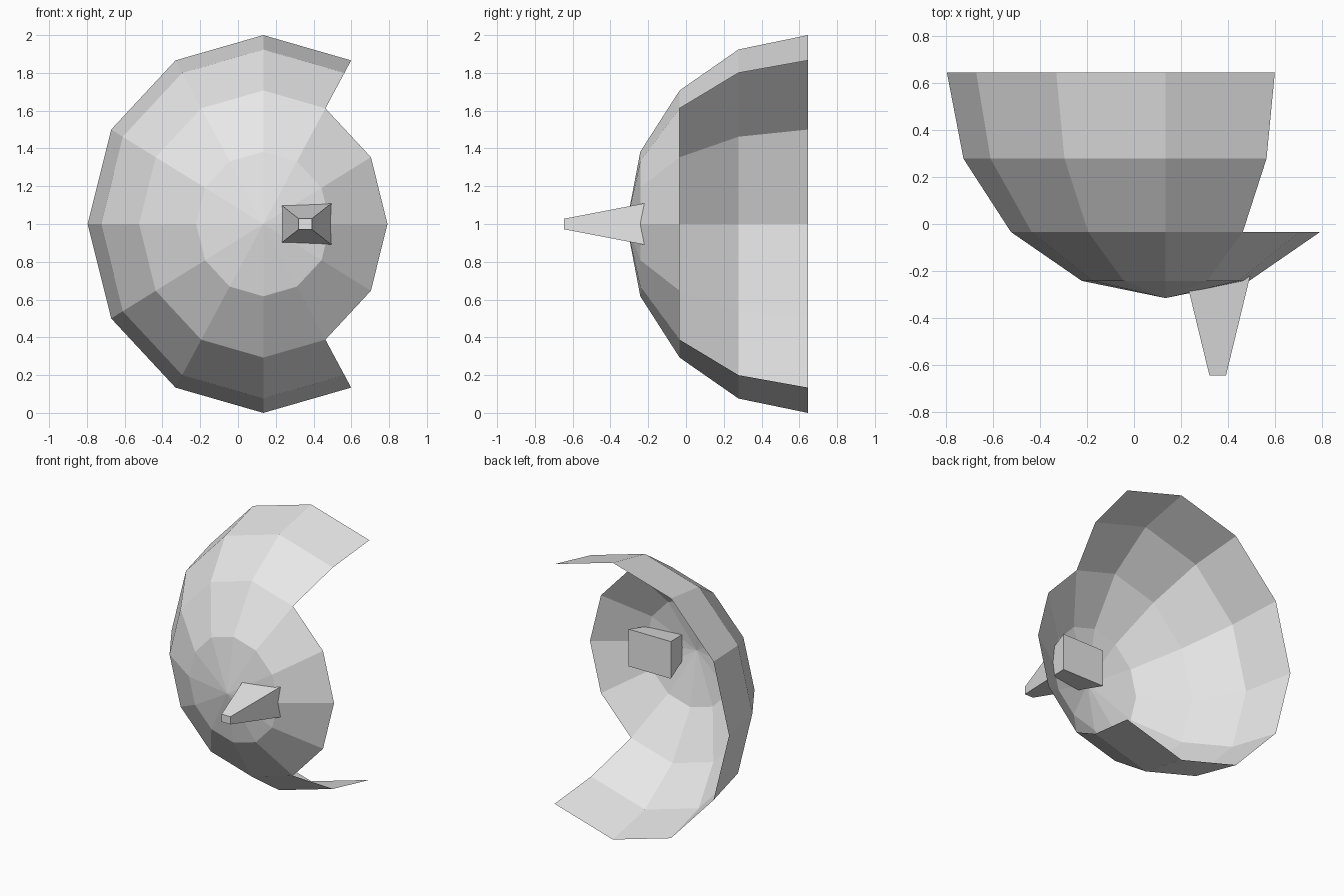
import bpy, bmesh, math
from mathutils import Matrix

if "Cube" in bpy.data.objects:
    bpy.data.objects.remove(bpy.data.objects["Cube"])

grey = bpy.data.materials.new("light_grey")
grey.diffuse_color = (0.8, 0.8, 0.8, 1)
grey.use_nodes = True
grey.node_tree.nodes["Principled BSDF"].inputs["Base Color"].default_value = grey.diffuse_color


def finish(bm, name):
    mesh = bpy.data.meshes.new(name)
    bm.to_mesh(mesh)
    bm.free()
    mesh.materials.append(grey)
    obj = bpy.data.objects.new(name, mesh)
    bpy.context.collection.objects.link(obj)
    return obj


# Open bowl: half a low-poly ellipsoid, with the two outer bands cut away on +x
SEG, CX, RX, RZ = 12, 0.134, 0.93, 1.0
Y_RIM, DEPTH = 0.645, 0.96
bm = bmesh.new()
pole = bm.verts.new((CX, Y_RIM - DEPTH, 1))
rings = []
for k in range(1, 5):
    phi = math.radians(22.5 * k)
    r, y = math.sin(phi), Y_RIM - DEPTH * math.cos(phi)
    rings.append([bm.verts.new((CX + RX * r * math.cos(math.tau * i / SEG), y,
                                1 + RZ * r * math.sin(math.tau * i / SEG)))
                  for i in range(SEG)])
for i in range(SEG):
    j = (i + 1) % SEG
    bm.faces.new((pole, rings[0][i], rings[0][j]))
    for band in range(3):
        if band >= 1 and (i < 2 or i >= SEG - 2):
            continue  # the notch
        a, b = rings[band], rings[band + 1]
        bm.faces.new((a[i], b[i], b[j], a[j]))
loose = [v for v in bm.verts if not v.link_faces]
bmesh.ops.delete(bm, geom=loose, context='VERTS')
for f in bm.faces:  # face the outside (front)
    f.normal_update()
    if f.normal.dot(f.calc_center_median() - pole.co.lerp((CX, Y_RIM, 1), 1)) < 0:
        f.normal_flip()
finish(bm, "bowl_shell")

# Tapered square spike pushed through the bowl
Y_BACK, Y_TIP = -0.093, -0.645
bm = bmesh.new()
bmesh.ops.create_cube(bm, size=2)
for v in bm.verts:
    tip = v.co.y < 0
    hx, hz = (0.035, 0.028) if tip else (0.169, 0.134)
    v.co = (0.356 + v.co.x * hx, Y_TIP if tip else Y_BACK, 1 + v.co.z * hz)
finish(bm, "spike")
